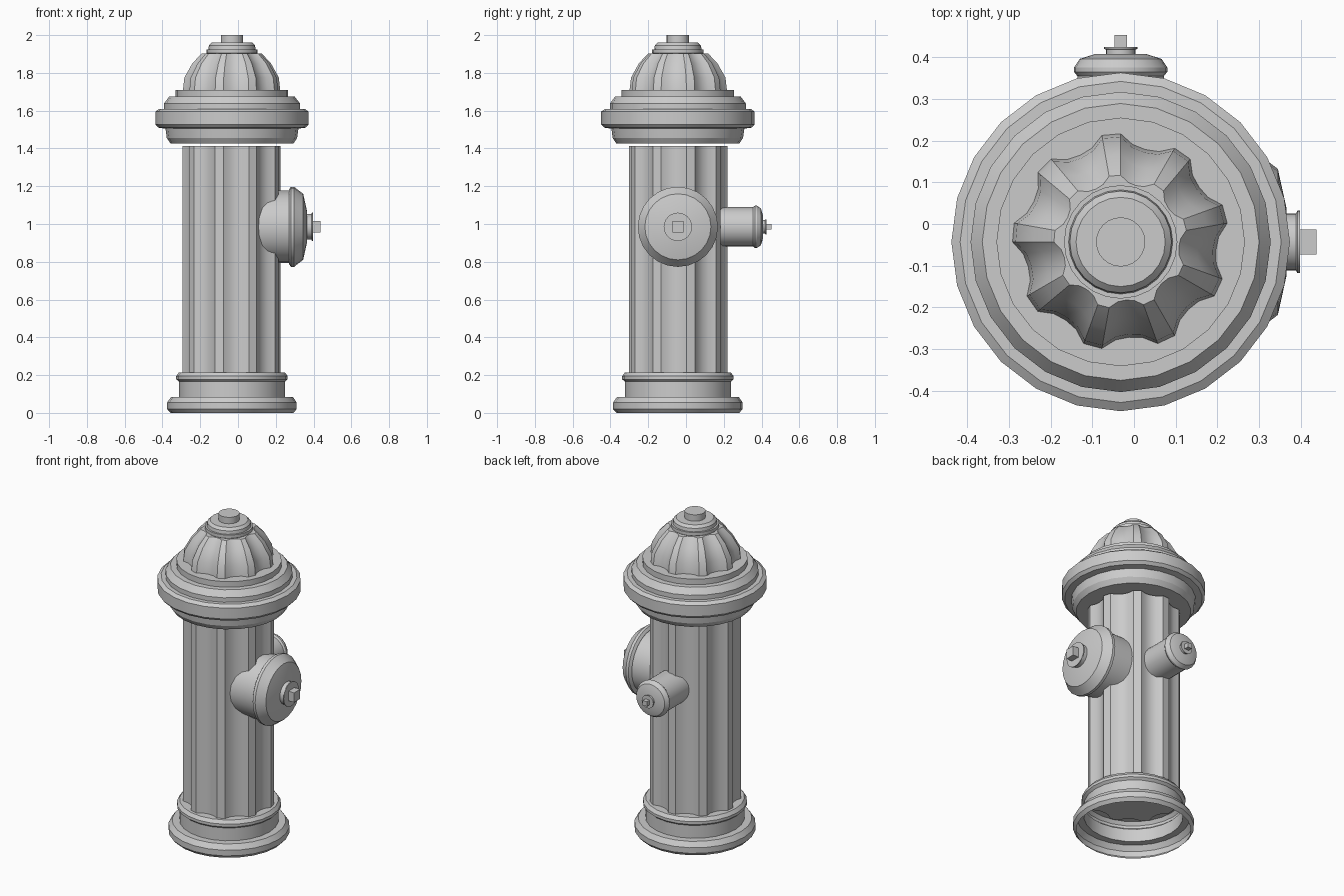
import bpy, bmesh
from math import sin, cos, radians, pi
from mathutils import Matrix

if "Cube" in bpy.data.objects:
    bpy.data.objects.remove(bpy.data.objects["Cube"])

CX, CY = -0.032, -0.043      # hydrant axis
OUTLET_Z = 0.985


def loft(name, rings, matrix, cap_start=True, cap_end=True):
    """Skin a list of closed rings (lists of points) into one object."""
    bm = bmesh.new()
    loops = [[bm.verts.new(p) for p in ring] for ring in rings]
    n = len(loops[0])
    for a, b in zip(loops, loops[1:]):
        for i in range(n):
            j = (i + 1) % n
            bm.faces.new((a[i], a[j], b[j], b[i]))
    if cap_start:
        bm.faces.new(loops[0][::-1])
    if cap_end:
        bm.faces.new(loops[-1])
    bm.transform(matrix)
    bmesh.ops.recalc_face_normals(bm, faces=bm.faces)
    mesh = bpy.data.meshes.new(name)
    bm.to_mesh(mesh)
    bm.free()
    ob = bpy.data.objects.new(name, mesh)
    bpy.context.collection.objects.link(ob)
    bpy.ops.object.select_all(action='DESELECT')
    ob.select_set(True)
    bpy.context.view_layer.objects.active = ob
    bpy.ops.object.shade_smooth_by_angle(angle=radians(25))
    return ob


def lathe(name, profile, matrix, sides=24, phase=0.0, **caps):
    """Revolve (radius, height) points around the local z axis."""
    rings = [[(r * cos(phase + 2 * pi * i / sides), r * sin(phase + 2 * pi * i / sides), z)
              for i in range(sides)] for r, z in profile]
    return loft(name, rings, matrix, **caps)


def fluted(name, layers, matrix):
    """Nine flat ridges with hollow flutes; layers are (ridge, valley, height)."""
    rings = []
    for ridge, valley, z in layers:
        ring = []
        for k in range(9):
            for off, t in ((-5, 1), (5, 1), (12, 0.2), (20, 0), (28, 0.2)):
                a = radians(15 + 40 * k + off)
                r = valley + (ridge - valley) * t
                ring.append((r * cos(a), r * sin(a), z))
        rings.append(ring)
    return loft(name, rings, matrix)


up = Matrix.Translation((CX, CY, 0))
to_right = Matrix.Translation((0, CY, OUTLET_Z)) @ Matrix.Rotation(pi / 2, 4, 'Y')
to_back = Matrix.Translation((CX, 0, OUTLET_Z)) @ Matrix.Rotation(-pi / 2, 4, 'X')

# Hollow foot with two rounded flanges
lathe("base", [(0.325, 0), (0.343, 0.02), (0.343, 0.055), (0.322, 0.085), (0.28, 0.085),
               (0.28, 0.165), (0.295, 0.178), (0.295, 0.195), (0.28, 0.215), (0.22, 0.215)],
      up, cap_start=False, cap_end=False)

# Fluted barrel
fluted("barrel", [(0.262, 0.23, 0.205), (0.262, 0.23, 1.413)], up)

# Stepped collar under the dome
lathe("collar", [(0.325, 1.425), (0.345, 1.455), (0.352, 1.505), (0.39, 1.51), (0.406, 1.527),
                 (0.406, 1.595), (0.385, 1.61), (0.36, 1.61), (0.36, 1.638), (0.332, 1.675),
                 (0.298, 1.675), (0.298, 1.71)], up)

# Fluted dome
fluted("dome", [(0.26, 0.23, 1.705), (0.252, 0.222, 1.775), (0.21, 0.185, 1.85),
                (0.16, 0.14, 1.903)], up)

# Stepped top plate and operating nut
lathe("top_plate", [(0.12, 1.89), (0.136, 1.905), (0.136, 1.925), (0.125, 1.925),
                    (0.122, 1.945), (0.107, 1.96)], up)
lathe("top_nut", [(0.059, 1.95), (0.059, 2.0)], up)

# Large outlet on the right
lathe("large_outlet_neck", [(0.192, 0.1), (0.192, 0.275)], to_right)
lathe("large_outlet_cap", [(0.197, 0.27), (0.212, 0.28), (0.212, 0.297), (0.203, 0.308),
                           (0.175, 0.345), (0.08, 0.366)], to_right)
lathe("large_outlet_washer", [(0.068, 0.355), (0.068, 0.388), (0.075, 0.392), (0.075, 0.398)],
      to_right)
lathe("large_outlet_nut", [(0.042, 0.39), (0.042, 0.438)], to_right, sides=4, phase=pi / 4)

# Small outlet on the back
lathe("small_outlet_neck", [(0.104, 0.12), (0.104, 0.36)], to_back)
lathe("small_outlet_cap", [(0.104, 0.355), (0.112, 0.365), (0.112, 0.375), (0.098, 0.396),
                           (0.06, 0.408)], to_back)
lathe("small_outlet_washer", [(0.035, 0.4), (0.035, 0.418), (0.04, 0.42), (0.04, 0.425)], to_back)
lathe("small_outlet_nut", [(0.021, 0.42), (0.021, 0.453)], to_back, sides=4, phase=pi / 4)
